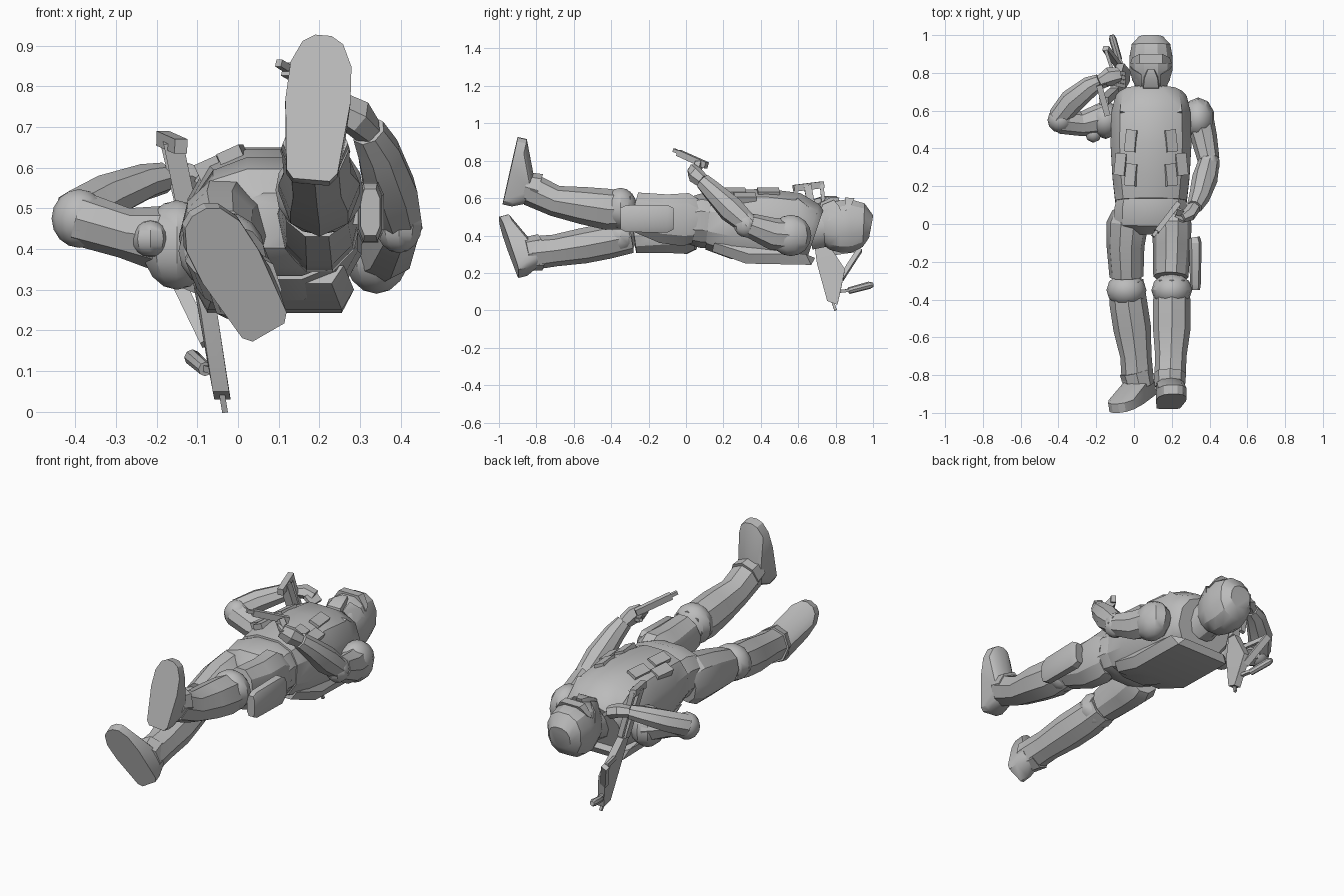
import bpy, bmesh, math
from mathutils import Vector, Matrix

default_cube = bpy.data.objects.get("Cube")
if default_cube:
    bpy.data.objects.remove(default_cube, do_unlink=True)

grey = bpy.data.materials.new("plain grey")
grey.use_nodes = True
grey.diffuse_color = (.5, .5, .5, 1)
grey.node_tree.nodes["Principled BSDF"].inputs["Base Color"].default_value = grey.diffuse_color

UP = Vector((0, 0, 1))
LENGTHWISE = Vector((0, 1, 0))
CENTRE_X = .09
parts = []


def finish(name, mesh_builder):
    """Turn a bmesh into a named grey object."""
    bmesh.ops.recalc_face_normals(mesh_builder, faces=mesh_builder.faces)
    mesh = bpy.data.meshes.new(name)
    mesh_builder.to_mesh(mesh)
    mesh_builder.free()
    mesh.materials.append(grey)
    part = bpy.data.objects.new(name, mesh)
    bpy.context.collection.objects.link(part)
    parts.append(part)


def tube(name, stations, sides=10, reference=UP, power=1, phase=0):
    """Loft rings along stations of (x, y, z, half width, half height)."""
    builder = bmesh.new()
    centres = [Vector(station[:3]) for station in stations]
    rings = []
    for index, station in enumerate(stations):
        before = centres[max(index - 1, 0)]
        after = centres[min(index + 1, len(centres) - 1)]
        along = (after - before).normalized()
        across = along.cross(reference).normalized()
        upward = across.cross(along)
        ring = []
        for step in range(sides):
            angle = math.tau * step / sides + phase
            c, s = math.cos(angle), math.sin(angle)
            c = math.copysign(abs(c) ** power, c)
            s = math.copysign(abs(s) ** power, s)
            offset = across * c * station[3] + upward * s * station[4]
            ring.append(builder.verts.new(centres[index] + offset))
        rings.append(ring)
    for first, second in zip(rings, rings[1:]):
        for step in range(sides):
            following = (step + 1) % sides
            builder.faces.new((first[step], first[following], second[following], second[step]))
    builder.faces.new(rings[0])
    builder.faces.new(rings[-1])
    finish(name, builder)


def beam(name, start, end, half_width, half_height, reference=UP):
    """Square bar between two points."""
    root = math.sqrt(2)
    size = (half_width * root, half_height * root)
    tube(name, [(*start, *size), (*end, *size)], sides=4, reference=reference, phase=math.pi / 4)


def ball(name, centre, radii, segments=12):
    builder = bmesh.new()
    placement = Matrix.Translation(centre) @ Matrix.Diagonal((*radii, 1))
    bmesh.ops.create_uvsphere(builder, u_segments=segments, v_segments=8, radius=1, matrix=placement)
    finish(name, builder)


def hull(name, points):
    builder = bmesh.new()
    for point in points:
        builder.verts.new(point)
    result = bmesh.ops.convex_hull(builder, input=builder.verts)
    loose = [v for v in result["geom_interior"] if isinstance(v, bmesh.types.BMVert)]
    bmesh.ops.delete(builder, geom=loose, context="VERTS")
    finish(name, builder)


def mirrored(points):
    """Points given as offsets from the body's middle, on both sides."""
    return [(CENTRE_X + side * x, y, z) for side in (-1, 1) for x, y, z in points]


def body(name, slices, power=.8):
    """Loft along y from slices of (y, bottom, top, half width)."""
    stations = [(CENTRE_X, y, (low + high) / 2, width, (high - low) / 2)
                for y, low, high, width in slices]
    tube(name, stations, sides=12, power=power, phase=math.pi / 12)


def boot(name, heel, toe, ankle):
    """Flat sole between heel and toe, hulled up to the ankle."""
    heel, toe, ankle = Vector(heel), Vector(toe), Vector(ankle)
    along = toe - heel
    across = along.cross(LENGTHWISE).normalized()
    upward = across.cross(along).normalized()
    points = []
    for reach, half in ((0, .045), (.06, .063), (.55, .08), (.8, .075), (.95, .05), (1, .02)):
        for side in (-1, 1):
            sole = heel + along * reach + across * half * side
            points += [sole, sole + upward * .05]
    for step in range(8):
        angle = math.tau * step / 8
        points.append(ankle + across * .07 * math.cos(angle) + along.normalized() * .075 * math.sin(angle))
    hull(name, points)


# Torso, pelvis and neck
body("armoured_vest", [(.12, .32, .63, .195), (.25, .27, .65, .21), (.42, .255, .655, .22),
                       (.58, .25, .635, .215), (.66, .25, .58, .195), (.69, .265, .545, .17)])
hull("back_plate", mirrored([(.14, .14, .315), (.165, .32, .25), (.165, .67, .243),
                             (.195, .34, .3), (.19, .64, .3), (.17, .15, .36), (.13, .69, .28)]))
body("pelvis", [(.16, .33, .61, .18), (.08, .33, .63, .2), (0, .35, .6, .2), (-.05, .4, .54, .08)])
body("neck", [(.66, .32, .54, .1), (.76, .34, .55, .085)], power=1)

# Helmet with brow, cheek guards and breathing mask
body("helmet", [(.705, .36, .52, .07), (.76, .32, .575, .1), (.82, .305, .59, .118),
                (.88, .305, .6, .118), (.95, .335, .575, .105), (.99, .385, .51, .065)], power=.85)
hull("brow", mirrored([(.11, .85, .53), (.06, .85, .603), (.1, .88, .55), (.06, .9, .6)]))
for side in (-1, 1):
    hull("cheek_guard", [(CENTRE_X + side * x, y, z)
                         for x, y, z in ((.113, .84, .5), (.1, .76, .48), (.05, .73, .565),
                                         (.05, .79, .59), (.1, .82, .555), (.06, .71, .5))])
hull("mask", mirrored([(.05, .705, .5), (.04, .72, .575), (.035, .77, .602), (.015, .82, .602), (.04, .8, .52)]))

# Chest pouches and shoulder straps, mirrored about the chest
for side in (-1, 1):
    lean = Vector((side * .45, 0, 1))
    for x, y, z in ((.1, .44, .622), (.155, .315, .595), (.1, .26, .622)):
        centre = CENTRE_X + side * x
        beam("chest_pouch", (centre + side * .006, y - .058, z), (centre - side * .006, y + .058, z),
             .03, .025, lean)
    beam("shoulder_strap", (CENTRE_X + side * .13, .58, .585), (CENTRE_X + side * .12, .685, .5), .035, .02)

# Legs
tube("left_thigh", [(.2, .06, .47, .09, .12), (.2, 0, .485, .105, .15), (.2, -.12, .49, .1, .138),
                    (.195, -.28, .53, .093, .108)])
tube("left_shin", [(.2, -.3, .535, .09, .1), (.2, -.42, .54, .1, .11), (.2, -.55, .56, .1, .1),
                   (.195, -.7, .585, .083, .083), (.19, -.83, .645, .083, .088)], sides=8)
tube("right_thigh", [(-.025, .06, .43, .09, .11), (-.035, 0, .435, .11, .14), (-.045, -.12, .425, .1, .125),
                     (-.04, -.28, .4, .09, .1)])
tube("right_shin", [(-.04, -.3, .395, .09, .09), (-.03, -.42, .37, .1, .095), (-.01, -.55, .345, .1, .095),
                    (.01, -.7, .32, .083, .085), (.02, -.83, .305, .085, .09)], sides=8)
ball("left_knee_pad", (.2, -.35, .545), (.108, .09, .11))
ball("right_knee_pad", (-.04, -.35, .395), (.106, .09, .098))
tube("left_boot_cuff", [(.19, -.79, .64, .086, .092), (.19, -.86, .66, .08, .08)], sides=8)
tube("right_boot_cuff", [(.01, -.78, .31, .088, .098), (.03, -.86, .3, .08, .09)], sides=8)
boot("left_boot", (.18, -.98, .57), (.21, -.9, .925), (.19, -.83, .645))
boot("right_boot", (.075, -.895, .195), (-.095, -1, .49), (.03, -.81, .3))
tube("thigh_holster", [(.32, -.07, .49, .03, .06), (.325, -.1, .49, .035, .078),
                       (.325, -.32, .49, .03, .075), (.325, -.35, .49, .025, .06)], sides=8, power=.6, phase=math.pi / 8)
beam("holster_strap", (.28, -.12, .49), (.28, -.2, .49), .04, .03)

# Left arm, reaching forward with the pistol
ball("left_shoulder", (.34, .56, .4), (.088, .11, .11), segments=10)
tube("left_upper_arm", [(.34, .57, .4, .08, .09), (.37, .46, .41, .07, .085), (.395, .34, .455, .058, .065)], sides=8)
ball("left_elbow", (.395, .32, .46), (.06, .065, .07), segments=10)
tube("left_forearm", [(.4, .34, .45, .055, .055), (.375, .24, .54, .068, .072), (.345, .14, .64, .055, .055),
                      (.32, .09, .69, .042, .045)], sides=8)
tube("left_hand", [(.32, .09, .69, .035, .038), (.29, .05, .725, .038, .048), (.25, .03, .75, .025, .04)], sides=6)
for finger in range(3):
    drop = finger * .02
    beam("left_finger", (.27, .02 + drop, .75 - drop), (.22, .045 + drop, .765 - drop), .009, .009)
beam("pistol_slide", (.12, -.04, .842), (.235, .11, .775), .014, .017)
beam("pistol_barrel", (.1, -.065, .857), (.13, -.025, .838), .009, .009)
beam("pistol_grip", (.21, .07, .785), (.265, .05, .71), .016, .022)

# Right arm, bent back beside the head
ball("right_shoulder", (-.15, .55, .41), (.09, .1, .11), segments=10)
ball("right_shoulder_cap", (-.215, .48, .425), (.045, .05, .045), segments=8)
tube("right_upper_arm", [(-.15, .56, .42, .09, .09), (-.28, .53, .44, .065, .062), (-.39, .545, .475, .067, .067)], sides=8)
ball("right_elbow", (-.39, .55, .475), (.068, .068, .072))
tube("right_forearm", [(-.4, .565, .485, .058, .062), (-.33, .65, .525, .066, .058), (-.23, .73, .565, .055, .045),
                       (-.18, .755, .575, .04, .038)], sides=8)
tube("right_hand", [(-.18, .755, .575, .032, .03), (-.13, .78, .58, .05, .035), (-.08, .79, .56, .04, .035)], sides=6)
for finger in range(4):
    shift = finger * .022
    beam("right_finger", (-.1, .74 + shift, .575), (-.05, .73 + shift, .54), .01, .01)

# Rifle hanging down from the right hand
hull("rifle_receiver", [(x + side, y, z) for side in (-.02, .02)
                        for x, y, z in ((-.105, .68, .4), (-.105, .73, .4), (-.072, .7, .25),
                                        (-.072, .85, .22), (-.042, .755, .05), (-.038, .81, .03), (-.055, .83, .12))])
beam("rifle_barrel", (-.042, .78, .06), (-.032, .8, 0), .007, .007, LENGTHWISE)
beam("rifle_stock", (-.105, .7, .4), (-.16, .65, .665), .024, .02, LENGTHWISE)
beam("rifle_stock_rail", (-.12, .75, .42), (-.18, .725, .675), .014, .01, LENGTHWISE)
beam("rifle_butt", (-.14, .575, .652), (-.185, .735, .672), .016, .018)
beam("rifle_magazine", (-.15, .93, .325), (-.075, .83, .17), .017, .013, LENGTHWISE)
beam("rifle_brace", (-.15, .92, .325), (-.09, .74, .3), .008, .012)
tube("rifle_scope", [(-.118, 1, .137, .012, .012), (-.113, .98, .134, .02, .02), (-.08, .87, .105, .018, .018)], sides=8)
beam("scope_mount", (-.08, .885, .108), (-.055, .81, .1), .01, .008)

# Smooth shading that keeps hard edges
bpy.ops.object.select_all(action="DESELECT")
for part in parts:
    part.select_set(True)
bpy.context.view_layer.objects.active = parts[0]
bpy.ops.object.shade_smooth_by_angle(angle=math.radians(30))
